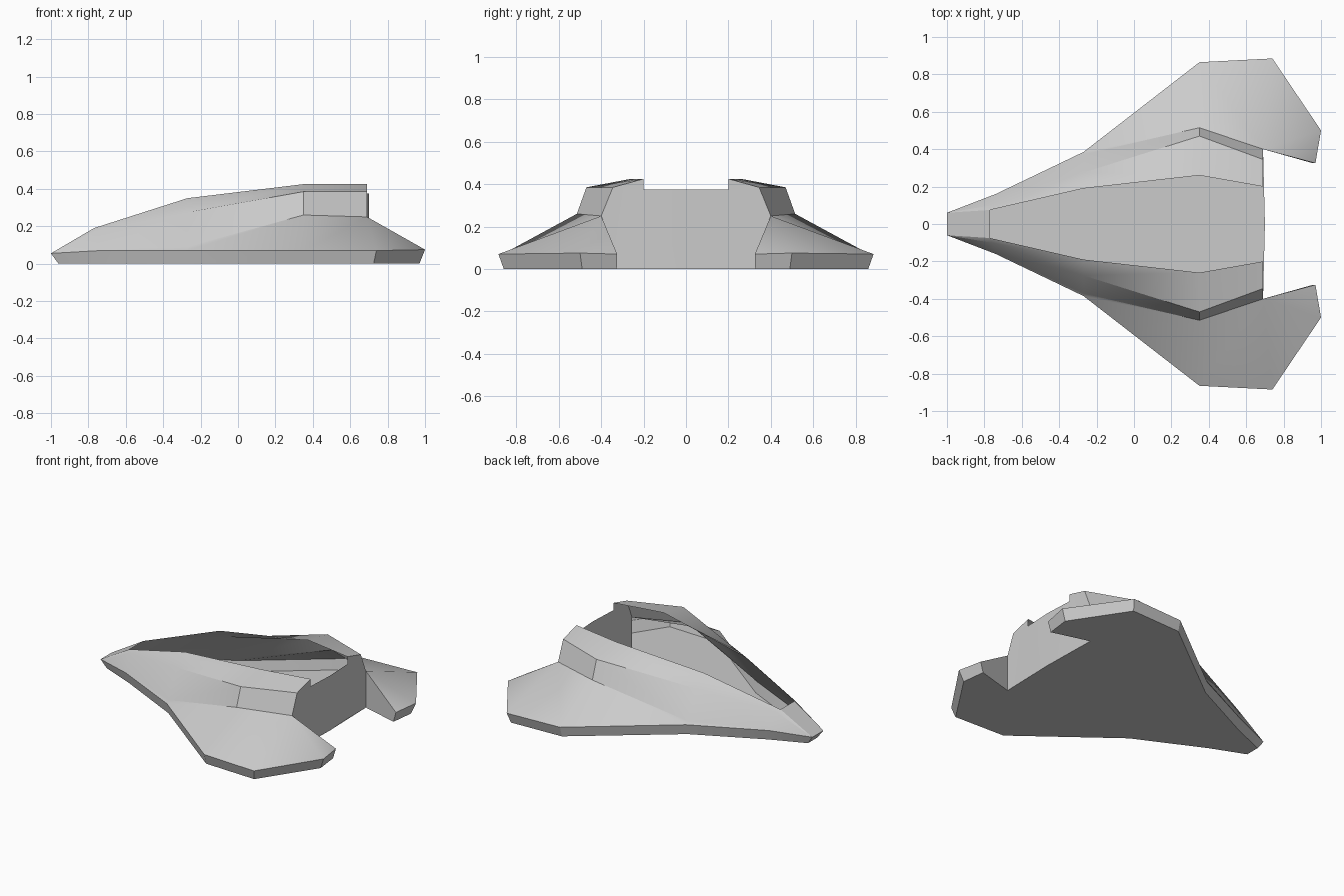
import bpy, bmesh, math

if "Cube" in bpy.data.objects:
    bpy.data.objects.remove(bpy.data.objects["Cube"])

# Hull feature lines on the +y side, nose to stern (x, y, z)
keel = [(-.96, .05, 0), (-.73, .145, 0), (-.27, .37, 0), (.35, .845, 0), (.725, .86, 0),
        (.97, .49, 0), (.95, .327, 0), (.69, .40, 0)]
edge = [(-1, .06, .055), (-.74, .16, .07), (-.27, .385, .07), (.35, .865, .07), (.74, .885, .07),
        (1, .5, .075), (.97, .325, .07)]
kink = [(-1, .06, .055), (-.74, .155, .075), (-.27, .372, .09), (.35, .515, .26), (.69, .40, .25)]
shoulder = [(-1, .06, .055), (-.76, .1, .178), (-.27, .275, .275), (.35, .47, .385), (.69, .345, .385)]
rim = [(-1, .06, .055), (-.77, .075, .19), (-.27, .19, .35), (.35, .26, .425), (.69, .2, .425)]


def strip(low, high):
    """Quads joining two feature lines, facing outward."""
    return [(low[i], high[i], high[i + 1], low[i + 1])
            for i in range(min(len(low), len(high)) - 1)]


def build(name, faces):
    """Half mesh from polygons, welded, mirrored across y and smoothed by angle."""
    bm = bmesh.new()
    for f in faces:
        pts = list(dict.fromkeys(f))
        if len(pts) > 2:
            bm.faces.new([bm.verts.new(p) for p in pts])
    bmesh.ops.remove_doubles(bm, verts=bm.verts[:], dist=1e-4)
    mesh = bpy.data.meshes.new(name)
    bm.to_mesh(mesh)
    bm.free()
    ob = bpy.data.objects.new(name, mesh)
    bpy.context.collection.objects.link(ob)
    mod = ob.modifiers.new("mirror", 'MIRROR')
    mod.use_axis = (False, True, False)
    mod.merge_threshold = 0.001
    bpy.ops.object.select_all(action='DESELECT')
    bpy.context.view_layer.objects.active = ob
    ob.select_set(True)
    bpy.ops.object.shade_smooth_by_angle(angle=math.radians(25))
    return ob


def mid(p):
    return (p[0], 0, p[2])


# Open-topped hull: lower rim, wing top, side and roof bands
root = kink[-1]
faces = strip(keel, edge + [root])
faces += strip(edge, kink) + strip(kink, shoulder) + strip(shoulder, rim)
# Swept wing tips behind the body
faces += [(edge[i], root, edge[i + 1]) for i in (4, 5)]
# Nose deck and nose tip
faces += [(rim[0], mid(rim[0]), mid(rim[1]), rim[1])]
faces += [(keel[0], mid(keel[0]), mid(edge[0]), edge[0])]
build("hull_shell", faces)

# Flat underside
build("underside", [[mid(keel[0])] + keel + [(.70, 0, 0)]])

# Stern wall, lower between the two roof rims
low, notch = (.69, .2, 0), (.69, .2, .375)
build("stern_wall", [
    ((.70, 0, 0), low, notch, (.70, 0, .375)),
    (low, keel[-1], root, shoulder[-1], rim[-1], notch),
])
